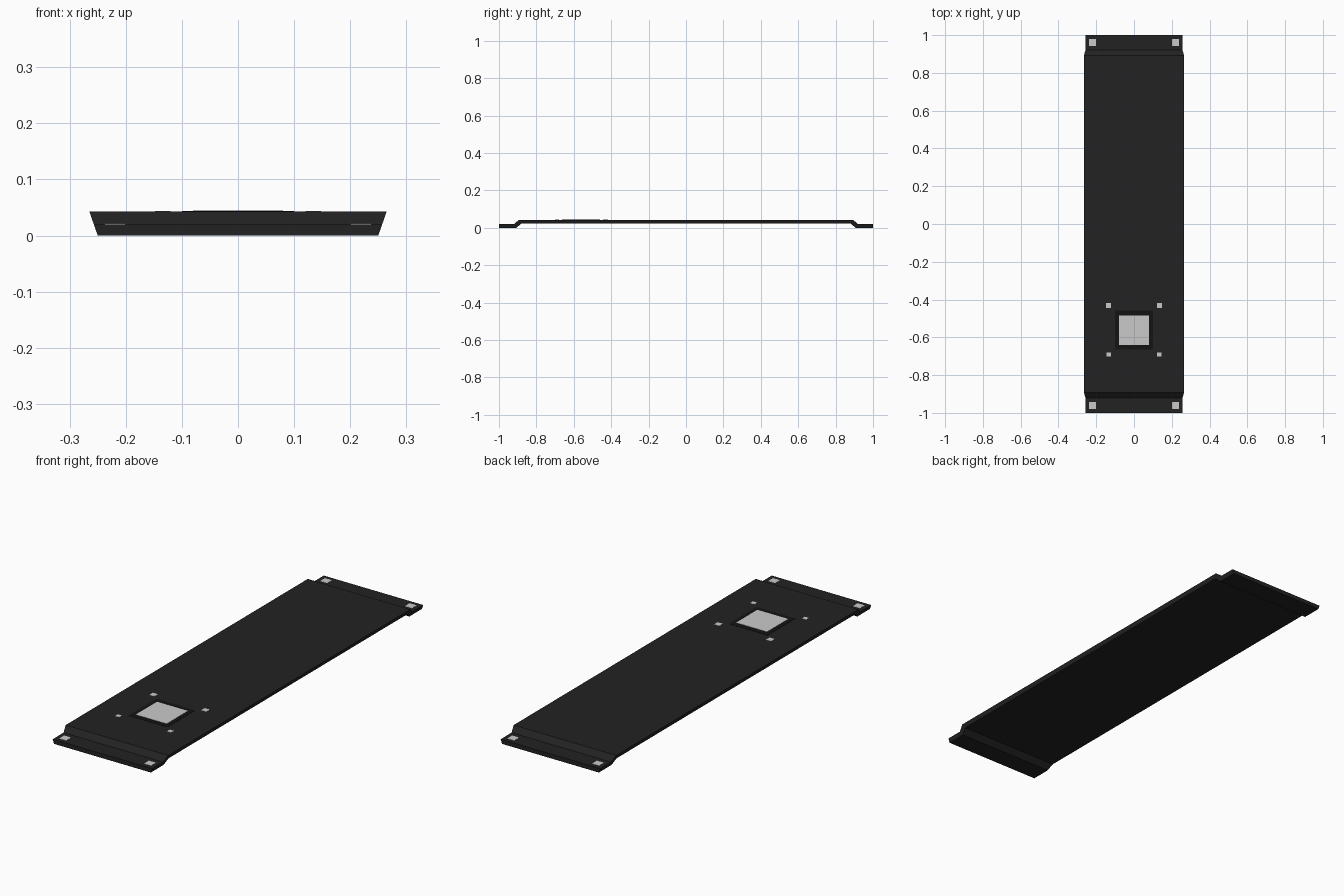
import bpy, bmesh

cube = bpy.data.objects.get("Cube")
if cube:
    bpy.data.objects.remove(cube, do_unlink=True)


def material(name, rgb):
    m = bpy.data.materials.new(name)
    m.use_nodes = True
    m.diffuse_color = (*rgb, 1)
    m.node_tree.nodes["Principled BSDF"].inputs["Base Color"].default_value = (*rgb, 1)
    return m


CHARCOAL = material("charcoal", (0.016, 0.016, 0.016))
BLACK = material("black", (0.007, 0.007, 0.007))
SILVER = material("light grey", (0.59, 0.59, 0.59))


def add_object(name, bm, mat):
    bmesh.ops.recalc_face_normals(bm, faces=bm.faces[:])
    mesh = bpy.data.meshes.new(name)
    bm.to_mesh(mesh)
    bm.free()
    mesh.materials.append(mat)
    obj = bpy.data.objects.new(name, mesh)
    bpy.context.collection.objects.link(obj)
    return obj


def extrude_up(bm, height):
    out = bmesh.ops.extrude_face_region(bm, geom=bm.faces[:])
    for v in out["geom"]:
        if isinstance(v, bmesh.types.BMVert):
            v.co.z += height


def pad(name, x, y, z, sx, sy, mat, height=0.001):
    bm = bmesh.new()
    bmesh.ops.create_cube(bm, size=1)
    for v in bm.verts:
        v.co = (x + v.co.x * sx, y + v.co.y * sy, z + (v.co.z + 0.5) * height)
    return add_object(name, bm, mat)


# Bent plate: stepped side profile, with edges that flare outward with height
LOW, HIGH, THICK = 0.02, 0.043, 0.02
half = [(1.0, LOW), (0.92, LOW), (0.893, HIGH)]
under = [(0.88, HIGH - THICK), (0.907, 0), (1.0, 0)]
profile = half + [(-y, z) for y, z in reversed(half)]
profile += [(-y, z) for y, z in reversed(under)] + under

bm = bmesh.new()
sides = [[bm.verts.new((s * (0.25 + 0.35 * z), y, z)) for y, z in profile] for s in (-1, 1)]
n = len(profile)
for i in range(n):
    j = (i + 1) % n
    bm.faces.new((sides[0][i], sides[0][j], sides[1][j], sides[1][i]))
# Each flared edge is split into end, ramp and middle strips
for side in sides:
    for i in range(5):
        bm.faces.new((side[i], side[i + 1], side[n - 2 - i], side[n - 1 - i]))
add_object("bent_plate", bm, CHARCOAL)

# Bracket outline: thin band with a lobe at each corner
CY = -0.561
quarter = [(0.118, 0.088), (0.152, 0.113), (0.152, 0.14), (0.145, 0.148),
           (0.115, 0.148), (0.09, 0.122)]
outline = quarter + [(-x, y) for x, y in reversed(quarter)]
outline += [(-x, -y) for x, y in outline]
bm = bmesh.new()
face = bm.faces.new([bm.verts.new((x, CY + y, HIGH)) for x, y in outline])
bmesh.ops.inset_region(bm, faces=[face], thickness=0.009, use_even_offset=True)
bmesh.ops.delete(bm, geom=[face], context='FACES')
extrude_up(bm, 0.001)
add_object("bracket_outline", bm, SILVER)

# Chip in the middle of the bracket
pad("chip_surround", 0, CY, HIGH, 0.2, 0.205, BLACK)
pad("chip_face", 0, CY - 0.001, HIGH, 0.16, 0.157, SILVER, 0.002)

# Screw pads in the bracket lobes and at the plate corners
for s, side in ((-1, "right"), (1, "left")):
    pad(f"bracket_pad_back_{side}", s * 0.134, -0.431, HIGH, 0.027, 0.027, SILVER)
    pad(f"bracket_pad_front_{side}", s * 0.134, -0.69, HIGH, 0.022, 0.022, SILVER)
    for t, end in ((-1, "front"), (1, "back")):
        pad(f"corner_pad_{end}_{side}", s * 0.219, t * 0.962, LOW, 0.037, 0.037, SILVER)
